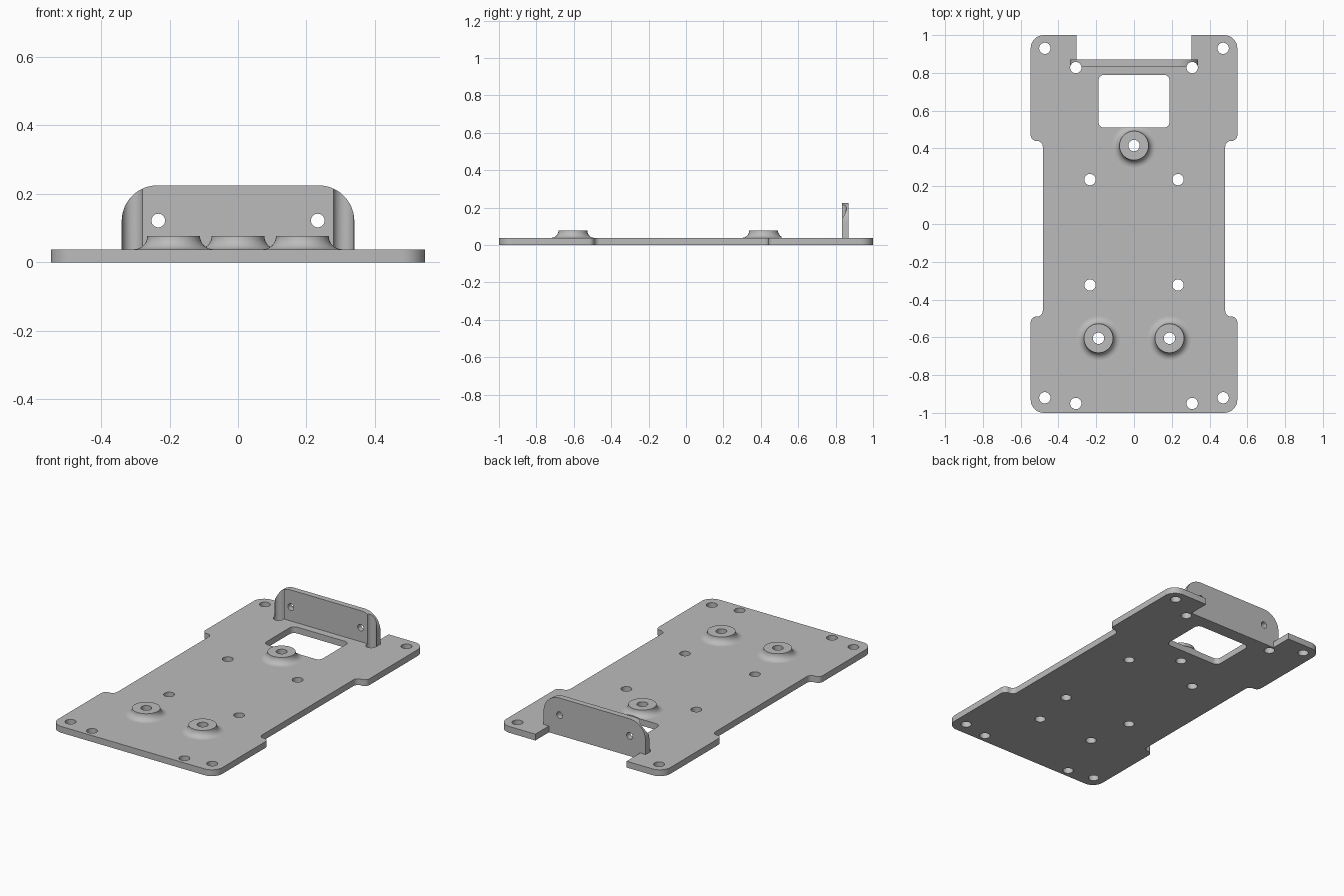
import bpy, bmesh, math
from mathutils import Vector, Matrix

if "Cube" in bpy.data.objects:
    bpy.data.objects.remove(bpy.data.objects["Cube"])

THICK, BOSS_TOP, BRACKET_TOP = 0.038, 0.077, 0.225
HOLE_R = 0.03

grey = bpy.data.materials.new("plain_grey")
grey.use_nodes = True
COLOUR = (0.5, 0.5, 0.5, 1)
grey.diffuse_color = COLOUR
grey.node_tree.nodes["Principled BSDF"].inputs["Base Color"].default_value = COLOUR


def rounded(corners, steps=8):
    """Outline with right-angled corners (x, y, radius) turned into arcs."""
    pts = []
    for i, (x, y, r) in enumerate(corners):
        p = Vector((x, y))
        if r == 0:
            pts.append(p)
            continue
        a = (Vector(corners[i - 1][:2]) - p).normalized()
        b = (Vector(corners[(i + 1) % len(corners)][:2]) - p).normalized()
        for k in range(steps + 1):
            t = math.pi / 2 * k / steps
            pts.append(p + r * ((1 - math.cos(t)) * b + (1 - math.sin(t)) * a))
    return pts


def add_prism(bm, outline, low, high):
    face = bm.faces.new([bm.verts.new((p.x, p.y, low)) for p in outline])
    top = bmesh.ops.extrude_face_region(bm, geom=[face])["geom"]
    bmesh.ops.translate(bm, vec=(0, 0, high - low),
                        verts=[v for v in top if isinstance(v, bmesh.types.BMVert)])


def add_drill(bm, x, y, r, low, high):
    ring = [Vector((x + r * math.cos(k * math.tau / 32), y + r * math.sin(k * math.tau / 32)))
            for k in range(32)]
    add_prism(bm, ring, low, high)


def finish(bm, name):
    bmesh.ops.recalc_face_normals(bm, faces=bm.faces)
    mesh = bpy.data.meshes.new(name)
    bm.to_mesh(mesh)
    bm.free()
    mesh.materials.append(grey)
    obj = bpy.data.objects.new(name, mesh)
    bpy.context.collection.objects.link(obj)
    return obj


def cut(obj, cutter):
    mod = obj.modifiers.new("cut", 'BOOLEAN')
    mod.operation, mod.solver, mod.object = 'DIFFERENCE', 'EXACT', cutter
    bpy.context.view_layer.objects.active = obj
    bpy.ops.object.modifier_apply(modifier=mod.name)


# Base plate: waisted outline with a notch at the back
W, WAIST, NOTCH, STEP = 0.547, 0.483, 0.304, 0.03
right = [(W, -1, 0.07), (W, -0.49, STEP), (WAIST, -0.49, STEP), (WAIST, 0.44, STEP),
         (W, 0.44, STEP), (W, 1, 0.07), (NOTCH, 1, 0), (NOTCH, 0.87, 0)]
left = [(-x, y, r) for x, y, r in reversed(right)]
bm = bmesh.new()
add_prism(bm, rounded(right + left), 0, THICK)
plate = finish(bm, "base_plate")

# Mounting bosses: lathed, with a concave foot
bosses = []
boss_spots = {"back_boss": (0, 0.415), "front_left_boss": (0.188, -0.605),
              "front_right_boss": (-0.188, -0.605)}
for name, (x, y) in boss_spots.items():
    bm = bmesh.new()
    foot = BOSS_TOP - THICK
    profile = [(0, BOSS_TOP)]
    for k in range(9):
        t = math.pi / 2 * k / 8
        profile.append((0.077 + foot * (1 - math.cos(t)), BOSS_TOP - foot * math.sin(t)))
    profile.append((0, THICK))
    verts = [bm.verts.new((r, 0, z)) for r, z in profile]
    edges = [bm.edges.new(pair) for pair in zip(verts, verts[1:])]
    bmesh.ops.spin(bm, geom=verts + edges, cent=(0, 0, 0), axis=(0, 0, 1),
                   angle=math.tau, steps=48, use_duplicate=False)
    bmesh.ops.remove_doubles(bm, verts=bm.verts, dist=0.0001)
    bmesh.ops.translate(bm, verts=bm.verts, vec=(x, y, 0))
    bosses.append(finish(bm, name))

# Upright bracket: drawn flat, then stood up with its back flush to the notch
stand = Matrix.Translation((0, 0.87, 0)) @ Matrix.Rotation(math.pi / 2, 4, 'X')
bm = bmesh.new()
add_prism(bm, rounded([(-0.34, THICK, 0), (0.34, THICK, 0), (0.34, BRACKET_TOP, 0.105),
                       (-0.34, BRACKET_TOP, 0.105)], 12), 0, 0.035)
bm.transform(stand)
bracket = finish(bm, "upright_bracket")

# Vertical cutter: window and all screw holes
bm = bmesh.new()
add_prism(bm, rounded([(-0.188, 0.51, STEP), (0.188, 0.51, STEP),
                       (0.188, 0.79, STEP), (-0.188, 0.79, STEP)]), -0.1, 0.4)
pairs = [(0.472, 0.93), (0.472, -0.92), (0.308, 0.828), (0.308, -0.95),
         (0.233, 0.235), (0.233, -0.323)]
spots = [(s * x, y) for x, y in pairs for s in (-1, 1)] + list(boss_spots.values())
for x, y in spots:
    add_drill(bm, x, y, HOLE_R, -0.1, 0.4)
drills = finish(bm, "vertical_cutter")

# Horizontal cutter: two holes in the bracket
bm = bmesh.new()
for x in (-0.233, 0.233):
    add_drill(bm, x, 0.122, 0.02, -0.1, 0.1)
bm.transform(stand)
cross_drills = finish(bm, "bracket_cutter")

parts = [plate, bracket] + bosses
for part in parts:
    cut(part, drills)
cut(bracket, cross_drills)
for helper in (drills, cross_drills):
    bpy.data.objects.remove(helper)

# Smooth curves, sharp edges
bpy.ops.object.select_all(action='DESELECT')
for part in parts:
    part.select_set(True)
bpy.context.view_layer.objects.active = plate
bpy.ops.object.shade_smooth_by_angle(angle=math.radians(30))
